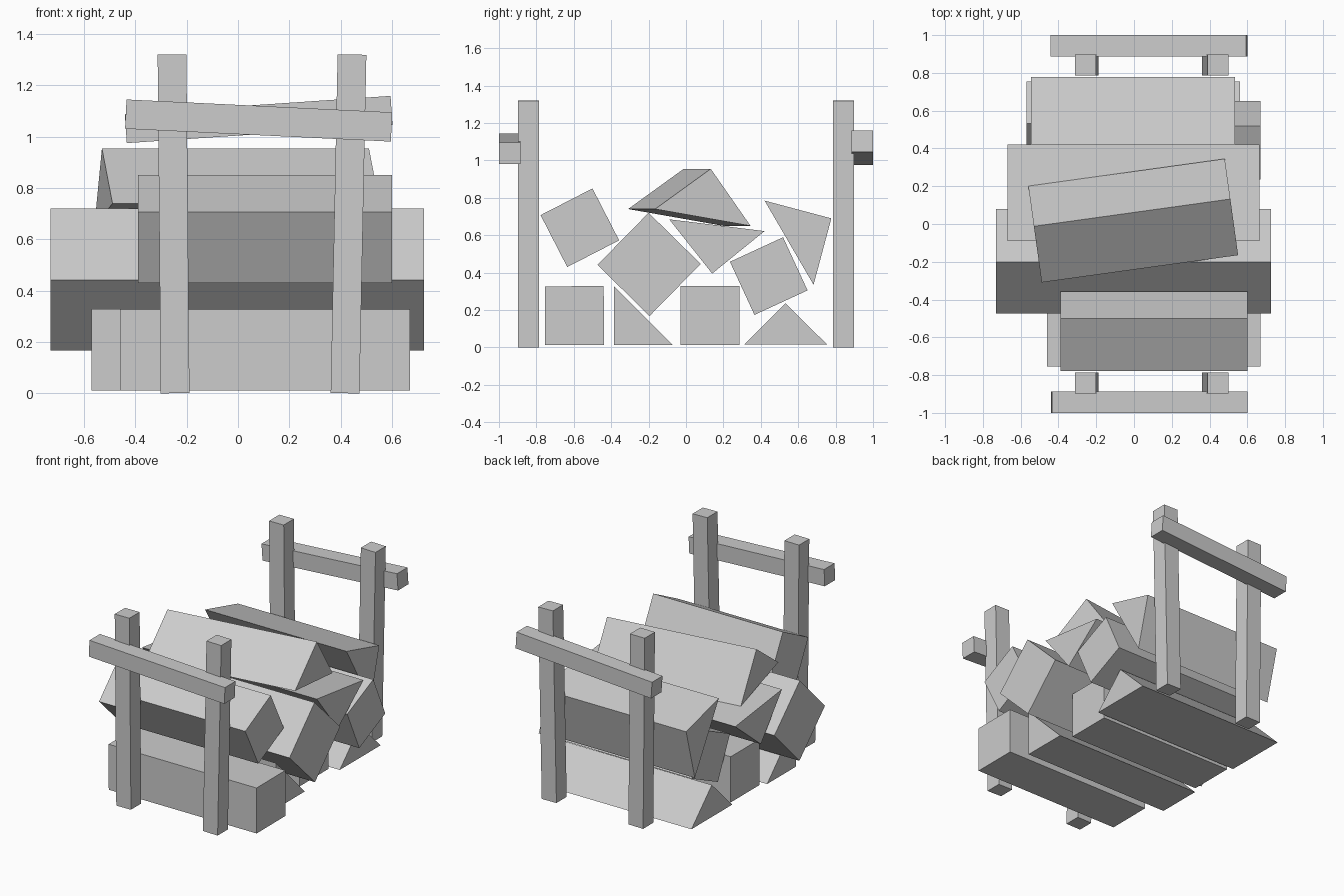
import bpy
import bmesh
from math import radians, atan2
from mathutils import Vector, Matrix

cube = bpy.data.objects.get("Cube")
if cube:
    bpy.data.objects.remove(cube, do_unlink=True)

# One plain grey for all the timber
wood = bpy.data.materials.new("plain grey wood")
wood.use_nodes = True
grey = (0.604, 0.604, 0.604, 1)
wood.diffuse_color = grey
wood.node_tree.nodes["Principled BSDF"].inputs["Base Color"].default_value = grey


def finish(name, bm):
    bmesh.ops.recalc_face_normals(bm, faces=bm.faces)
    mesh = bpy.data.meshes.new(name)
    bm.to_mesh(mesh)
    bm.free()
    mesh.materials.append(wood)
    obj = bpy.data.objects.new(name, mesh)
    bpy.context.scene.collection.objects.link(obj)
    return obj


def log(name, x0, x1, profile):
    """Extrude a (y, z) cross-section along x."""
    bm = bmesh.new()
    face = bm.faces.new([bm.verts.new((x0, y, z)) for y, z in profile])
    ext = bmesh.ops.extrude_face_region(bm, geom=[face])
    verts = [v for v in ext["geom"] if isinstance(v, bmesh.types.BMVert)]
    bmesh.ops.translate(bm, verts=verts, vec=(x1 - x0, 0, 0))
    return finish(name, bm)


def square(corner, opposite):
    """Square profile from two opposite corners."""
    a, c = Vector(corner), Vector(opposite)
    mid, half = (a + c) / 2, (c - a) / 2
    side = Vector((-half.y, half.x))
    return [a, mid + side, c, mid - side]


def beam(name, start, end, width):
    """Square beam in an x-z plane between two points."""
    a, b = Vector(start), Vector(end)
    d = b - a
    bm = bmesh.new()
    bmesh.ops.create_cube(bm, size=1)
    place = (Matrix.Translation((a + b) / 2)
             @ Matrix.Rotation(-atan2(d.z, d.x), 4, 'Y')
             @ Matrix.Diagonal((d.length, width, width, 1)))
    bmesh.ops.transform(bm, matrix=place, verts=bm.verts)
    return finish(name, bm)


# Bottom row of logs
log("bottom_square_log_front", -0.46, 0.67, square((-0.753, 0.012), (-0.44, 0.328)))
log("bottom_split_log", -0.57, 0.56, [(-0.385, 0.012), (-0.07, 0.012), (-0.385, 0.328)])
log("bottom_square_log_middle", -0.54, 0.49, square((-0.03, 0.012), (0.285, 0.328)))
log("bottom_split_log_back", -0.57, 0.56, [(0.31, 0.015), (0.755, 0.015), (0.532, 0.236)])

# Middle and upper logs
log("upper_square_log_front", -0.39, 0.60, square((-0.5, 0.85), (-0.635, 0.43)))
log("diamond_log", -0.73, 0.725, square((-0.2, 0.72), (-0.195, 0.168)))
log("middle_split_log", -0.67, 0.665, [(-0.09, 0.685), (0.42, 0.622), (0.14, 0.395)])
log("middle_square_log_back", -0.5, 0.67, square((0.235, 0.458), (0.65, 0.305)))
log("upper_split_log_back", -0.545, 0.535, [(0.42, 0.785), (0.777, 0.69), (0.682, 0.335)])

# Loose log lying askew on top
top = log("top_split_log", -0.525, 0.525, [(0, 0.955), (-0.3, 0.74), (0.215, 0.65)])
top.location = (-0.01, 0.06, 0)
top.rotation_euler.z = radians(7.9)

# End frames: two leaning posts and one crooked rail each
rails = {"front": (-1, 1.088, 1.038), "back": (1, 1.032, 1.102)}
for end, (s, z_right, z_left) in rails.items():
    beam(end + "_post_right", (-0.245, s * 0.842, 0.001), (-0.257, s * 0.842, 1.32), 0.112)
    beam(end + "_post_left", (0.417, s * 0.842, 0.001), (0.444, s * 0.842, 1.32), 0.112)
    beam(end + "_rail", (-0.437, s * 0.943, z_right), (0.598, s * 0.943, z_left), 0.114)
